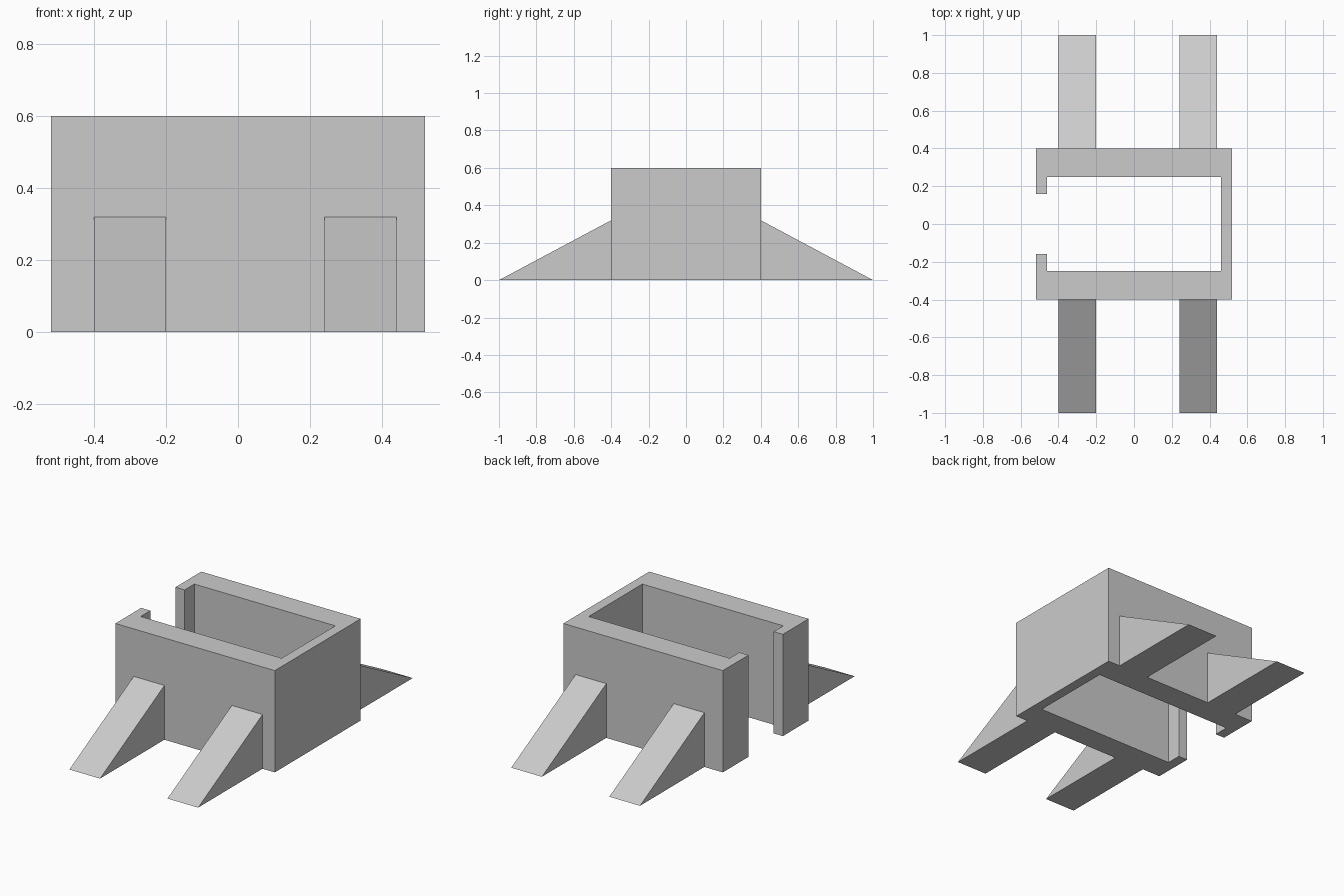
import bpy
import bmesh
from mathutils import Vector

cube = bpy.data.objects.get("Cube")
if cube:
    bpy.data.objects.remove(cube, do_unlink=True)

grey = bpy.data.materials.new("plain_grey")
grey.use_nodes = True
colour = (0.6, 0.6, 0.6, 1)
grey.diffuse_color = colour
grey.node_tree.nodes["Principled BSDF"].inputs["Base Color"].default_value = colour


def extruded(name, outline, direction):
    """Solid made by extruding a closed outline along a direction."""
    bm = bmesh.new()
    face = bm.faces.new([bm.verts.new(p) for p in outline])
    result = bmesh.ops.extrude_face_region(bm, geom=[face], use_keep_orig=True)
    moved = [v for v in result["geom"] if isinstance(v, bmesh.types.BMVert)]
    bmesh.ops.translate(bm, verts=moved, vec=Vector(direction))
    bmesh.ops.recalc_face_normals(bm, faces=bm.faces)
    mesh = bpy.data.meshes.new(name)
    bm.to_mesh(mesh)
    bm.free()
    mesh.materials.append(grey)
    obj = bpy.data.objects.new(name, mesh)
    bpy.context.collection.objects.link(obj)
    return obj


# Open-ended wall: half of the plan, mirrored across y, with lips at the gap
half = [(-0.46, 0.16), (-0.52, 0.16), (-0.52, 0.4), (0.52, 0.4)]
inner = [(0.46, 0.25), (-0.46, 0.25)]
plan = half + [(x, -y) for x, y in reversed(half)]
plan += [(x, -y) for x, y in reversed(inner)] + inner
extruded("enclosure_wall", [(x, y, 0) for x, y in plan], (0, 0, 0.6))

# Sloping buttresses, a pair on the front and a pair on the back
for end, side in (("front", -1), ("back", 1)):
    for hand, x in (("right", -0.4), ("left", 0.24)):
        wedge = [(x, side * 0.4, 0), (x, side, 0), (x, side * 0.4, 0.32)]
        extruded(f"{end}_{hand}_buttress", wedge, (0.2, 0, 0))
